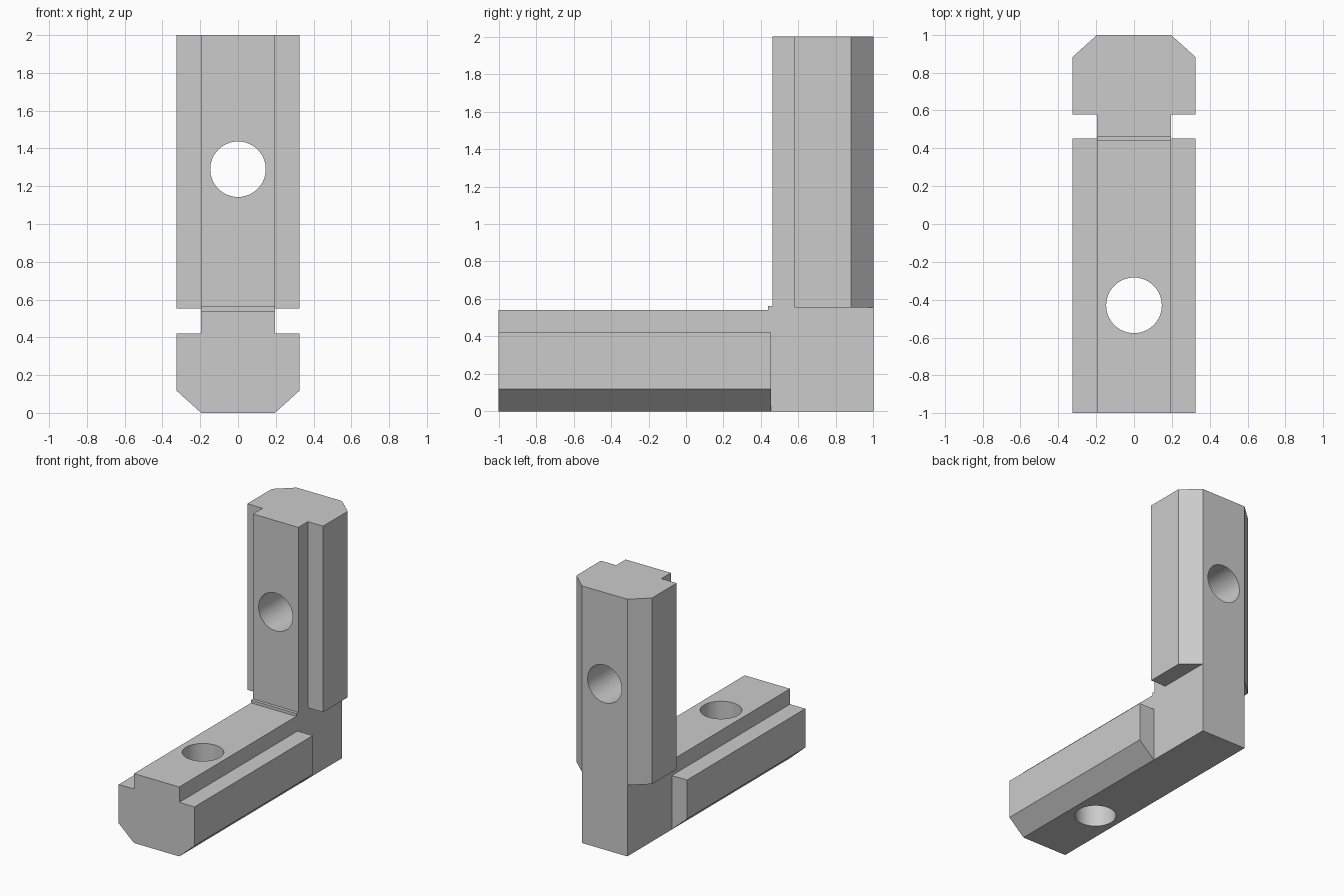
import bpy
import bmesh
import math
from mathutils import Vector

default = bpy.data.objects.get("Cube")
if default:
    bpy.data.objects.remove(default, do_unlink=True)

grey = bpy.data.materials.new("plain grey metal")
grey.use_nodes = True
COLOUR = (0.6, 0.6, 0.6, 1)
grey.diffuse_color = COLOUR
grey.node_tree.nodes["Principled BSDF"].inputs["Base Color"].default_value = COLOUR

NECK, WIDE = 0.195, 0.326   # half widths of the core and of the wings


def prism(name, outline, offset):
    """Extrude a closed outline of 3D points along an offset."""
    bm = bmesh.new()
    face = bm.faces.new([bm.verts.new(p) for p in outline])
    ext = bmesh.ops.extrude_face_region(bm, geom=[face])
    moved = [v for v in ext["geom"] if isinstance(v, bmesh.types.BMVert)]
    bmesh.ops.translate(bm, verts=moved, vec=Vector(offset))
    bmesh.ops.recalc_face_normals(bm, faces=bm.faces)
    mesh = bpy.data.meshes.new(name)
    bm.to_mesh(mesh)
    bm.free()
    mesh.materials.append(grey)
    obj = bpy.data.objects.new(name, mesh)
    bpy.context.collection.objects.link(obj)
    return obj


def combine(target, tool, operation):
    """Apply a boolean and discard the tool."""
    mod = target.modifiers.new(operation.lower(), "BOOLEAN")
    mod.operation = operation
    mod.solver = "EXACT"
    mod.object = tool
    bpy.context.view_layer.objects.active = target
    bpy.ops.object.modifier_apply(modifier=mod.name)
    bpy.data.objects.remove(tool, do_unlink=True)


# L-shaped core with the small step in its inner corner
core_side = [(-1, 0), (1, 0), (1, 2), (0.463, 2), (0.463, 0.562),
             (0.438, 0.562), (0.438, 0.54), (-1, 0.54)]
bracket = prism("corner_bracket", [(-NECK, y, z) for y, z in core_side], (2 * NECK, 0, 0))

# Chamfered wings along each arm: (x, depth from the outer face)
wing = [(-NECK, 0), (NECK, 0), (WIDE, 0.118), (WIDE, 0.42), (-WIDE, 0.42), (-WIDE, 0.118)]
foot_wings = prism("foot_wings", [(x, -1, d) for x, d in wing], (0, 1.453, 0))
upright_wings = prism("upright_wings", [(x, 1 - d, 2) for x, d in wing], (0, 0, -1.447))
combine(bracket, foot_wings, "UNION")
combine(bracket, upright_wings, "UNION")

# Round screw holes through both arms
ring = [(0.147 * math.cos(math.tau * i / 64), 0.147 * math.sin(math.tau * i / 64))
        for i in range(64)]
foot_hole = prism("foot_hole", [(a, b - 0.43, -0.2) for a, b in ring], (0, 0, 1))
upright_hole = prism("upright_hole", [(a, 0.2, b + 1.29) for a, b in ring], (0, 1, 0))
combine(bracket, foot_hole, "DIFFERENCE")
combine(bracket, upright_hole, "DIFFERENCE")

# Sharp edges outside, smooth bores inside
bpy.ops.object.select_all(action="DESELECT")
bracket.select_set(True)
bpy.context.view_layer.objects.active = bracket
bpy.ops.object.shade_smooth_by_angle(angle=math.radians(25))
